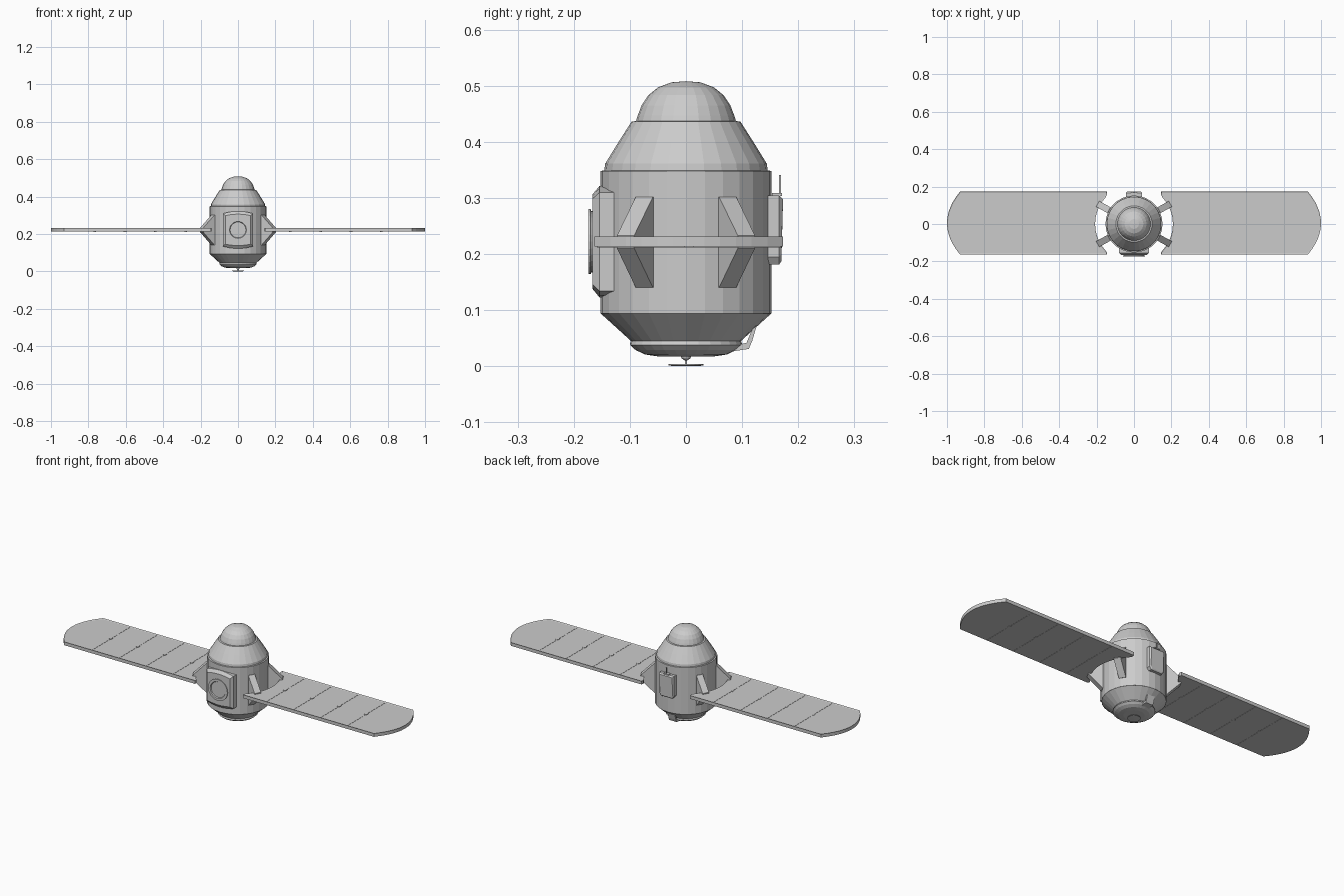
import bpy, bmesh, math
from mathutils import Matrix, Vector

if "Cube" in bpy.data.objects:
    bpy.data.objects.remove(bpy.data.objects["Cube"])


def finish(name, bm, mirror=""):
    bmesh.ops.remove_doubles(bm, verts=bm.verts, dist=1e-6)
    bmesh.ops.recalc_face_normals(bm, faces=bm.faces)
    me = bpy.data.meshes.new(name)
    bm.to_mesh(me)
    bm.free()
    ob = bpy.data.objects.new(name, me)
    bpy.context.collection.objects.link(ob)
    if mirror:
        mod = ob.modifiers.new("mirror", 'MIRROR')
        mod.use_axis = ("x" in mirror, "y" in mirror, False)
        mod.use_mirror_merge = False
    return ob


def loft(name, sections, mirror="", matrix=Matrix()):
    """Join equal-length closed sections and cap both ends."""
    bm = bmesh.new()
    rings = [[bm.verts.new(matrix @ Vector(p)) for p in s] for s in sections]
    n = len(rings[0])
    for a, b in zip(rings, rings[1:]):
        for i in range(n):
            j = (i + 1) % n
            bm.faces.new((a[i], a[j], b[j], b[i]))
    bm.faces.new(rings[0])
    bm.faces.new(rings[-1])
    return finish(name, bm, mirror)


def lathe(name, profile, sides=28, matrix=Matrix()):
    """Revolve (radius, height) points about z."""
    secs = [[(max(r, 1e-4) * math.cos(math.tau * i / sides),
              max(r, 1e-4) * math.sin(math.tau * i / sides), z)
             for i in range(sides)] for r, z in profile]
    return loft(name, secs, "", matrix)


def boxes(name, items, mirror=""):
    """items: (centre, size) pairs."""
    bm = bmesh.new()
    for c, s in items:
        bmesh.ops.create_cube(bm, size=1, matrix=Matrix.Translation(c) @ Matrix.Diagonal((*s, 1)))
    return finish(name, bm, mirror)


# Capsule hull
lathe("service_cone", [(0.100, 0.040), (0.098, 0.045), (0.152, 0.094)])
lathe("main_hull", [(0.1525, 0.094), (0.1525, 0.348), (0.146, 0.349)])
lathe("upper_cone", [(0.146, 0.347), (0.144, 0.361), (0.120, 0.400), (0.097, 0.436), (0.088, 0.437)])
lathe("nose_dome", [(0.090, 0.434), (0.086, 0.447), (0.079, 0.465), (0.067, 0.483),
                    (0.050, 0.497), (0.026, 0.506), (0, 0.508)], 24)

# Rounded base, feed and small dish
lathe("base_shield", [(0.095, 0.045), (0.100, 0.038), (0.090, 0.029), (0.073, 0.021), (0.050, 0.0175), (0, 0.017)])
lathe("dish_feed", [(0.010, 0.019), (0.008, 0.014), (0.002, 0.010), (0.002, 0.003)], 12)
lathe("bottom_dish", [(0, 0.0), (0.031, 0.001), (0.031, 0.004), (0, 0.004)], 24)

# Solar wings: concave root, curved tip, shallow rim on top
YC, HW = 0.005, 0.168
outline = []
for i in range(13):
    t = -1 + i / 6
    outline.append((1.0 - 0.07 * t * t, YC + HW * t))
outline += [(0.145, YC + HW), (0.143, 0.160)]
for i in range(11):
    a = math.radians(43 - 8.6 * i)
    outline.append((0.208 * math.cos(a), 0.208 * math.sin(a)))
outline += [(0.143, -0.152), (0.145, YC - HW)]
wing = bmesh.new()
low = [wing.verts.new((x, y, 0.213)) for x, y in outline]
high = [wing.verts.new((x, y, 0.231)) for x, y in outline]
wing.faces.new(low[::-1])
top = wing.faces.new(high)
for i in range(len(low)):
    j = (i + 1) % len(low)
    wing.faces.new((low[i], low[j], high[j], high[i]))
wing.normal_update()
bmesh.ops.inset_region(wing, faces=[top], thickness=0.006, depth=-0.003)
finish("solar_wing", wing, "x")

# Panel seams with small hinges
seams = []
for k in range(4):
    x = 0.28 + 0.162 * k
    seams.append(((x, YC, 0.2205), (0.004, 2 * HW - 0.008, 0.017)))
    seams.append(((x, YC, 0.2210), (0.014, 0.016, 0.018)))
boxes("wing_seams", seams, "x")

# Four wing brackets set at an angle around the hull
fin = [(0.135, 0.302), (0.153, 0.302), (0.222, 0.233), (0.222, 0.210), (0.153, 0.140), (0.135, 0.140)]
loft("wing_bracket", [[(r, w, z) for r, z in fin] for w in (-0.0175, 0.0175)],
     "xy", Matrix.Rotation(math.radians(29), 4, 'Z'))

# Front hatch: arched frame with chamfered face
ZC = 0.222


def arched(y, hw, hh, bow):
    pts = []
    for s in (1, -1):
        pts += [(s * hw * t, y, ZC + s * (hh + bow * (1 - t * t))) for t in (1, 0.6, 0.2, -0.2, -0.6, -1)]
    return pts


loft("hatch_frame", [arched(-0.120, 0.080, 0.088, 0.012), arched(-0.154, 0.080, 0.088, 0.012),
                     arched(-0.167, 0.068, 0.076, 0.008)])
lathe("hatch_window", [(0.055, 0.163), (0.055, 0.169), (0.058, 0.170), (0.058, 0.174), (0.045, 0.174),
                       (0.042, 0.169), (0, 0.169)], 28,
      Matrix.Translation((0, 0, ZC)) @ Matrix.Rotation(math.radians(90), 4, 'X'))

# Rear equipment pack with bevelled face and whip aerial
pack = [(0.044, 0.304), (0.044, 0.195), (0.034, 0.181), (-0.034, 0.181), (-0.044, 0.195), (-0.044, 0.304)]
loft("rear_pack", [[(x, 0.146, z) for x, z in pack], [(x, 0.166, z) for x, z in pack],
                   [(x * 0.86, 0.173 if z > 0.2 else 0.170, 0.243 + (z - 0.243) * 0.9) for x, z in pack]])
boxes("rear_aerial", [((0, 0.162, 0.306), (0.03, 0.018, 0.005)), ((0, 0.1675, 0.324), (0.003, 0.003, 0.034))])

# Small hooked sensor under the rear edge
hook = [(0.080, 0.026), (0.112, 0.031), (0.118, 0.045), (0.126, 0.072), (0.118, 0.066), (0.108, 0.042), (0.084, 0.036)]
loft("rear_sensor", [[(x, y, z) for y, z in hook] for x in (-0.022, 0.022)])
